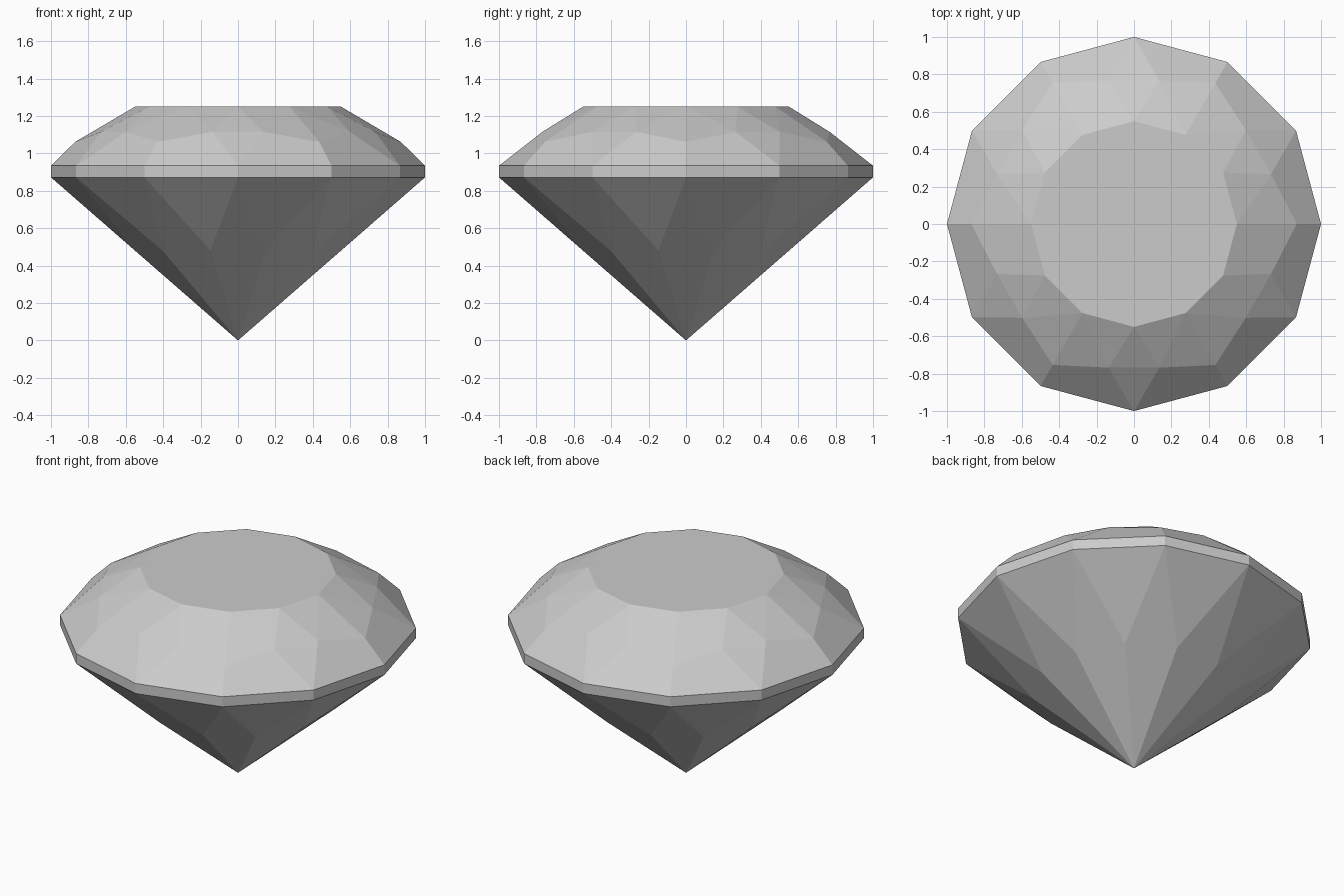
import bpy, bmesh
from math import sin, cos, radians

cube = bpy.data.objects.get("Cube")
if cube:
    bpy.data.objects.remove(cube, do_unlink=True)

mat = bpy.data.materials.new("pale grey gem")
mat.use_nodes = True
grey = (0.6, 0.6, 0.6, 1)
mat.diffuse_color = grey
mat.node_tree.nodes["Principled BSDF"].inputs["Base Color"].default_value = grey

GIRDLE_LOW, GIRDLE_HIGH, TOP = 0.872, 0.934, 1.25

bm = bmesh.new()


def ring(radius, z, angles):
    return [bm.verts.new((radius * cos(radians(a)), radius * sin(radians(a)), z))
            for a in angles]


# Rings of facet corners, from the tip to the table
twelve = range(0, 360, 30)
tip = bm.verts.new((0, 0, 0))
pavilion = ring(0.55 / cos(radians(15)), 0.48, range(15, 360, 30))
low = ring(1, GIRDLE_LOW, twelve)
high = ring(1, GIRDLE_HIGH, twelve)
kite = ring(0.87, 1.062, range(0, 360, 60))
star = ring(0.78, 1.115, range(20, 380, 20))  # thinned to pairs below
table = ring(0.55, TOP, twelve)

# Pavilion facets and girdle band
for i in range(12):
    j = (i + 1) % 12
    bm.faces.new((tip, pavilion[i], low[i], pavilion[i - 1]))
    bm.faces.new((low[i], pavilion[i], low[j]))
    bm.faces.new((low[i], low[j], high[j], high[i]))

# Crown facets, six repeating sectors
for k in range(6):
    a, b, c = 2 * k, 2 * k + 1, (2 * k + 2) % 12
    k2 = (k + 1) % 6
    s1, s2 = star[3 * k], star[3 * k + 1]
    for face in (
        (high[a], high[b], s1, kite[k]),
        (high[b], high[c], kite[k2], s2),
        (high[b], s2, s1),
        (kite[k], s1, table[a]),
        (s2, kite[k2], table[c]),
        (s1, table[b], table[a]),
        (s2, table[c], table[b]),
        (s1, s2, table[b]),
    ):
        bm.faces.new(face)

# Flat table on top
bm.faces.new(table)
bmesh.ops.delete(bm, geom=[v for v in bm.verts if not v.link_faces], context='VERTS')
bmesh.ops.recalc_face_normals(bm, faces=bm.faces)

mesh = bpy.data.meshes.new("cut_gem")
bm.to_mesh(mesh)
bm.free()
mesh.materials.append(mat)
gem = bpy.data.objects.new("cut_gem", mesh)
bpy.context.collection.objects.link(gem)
